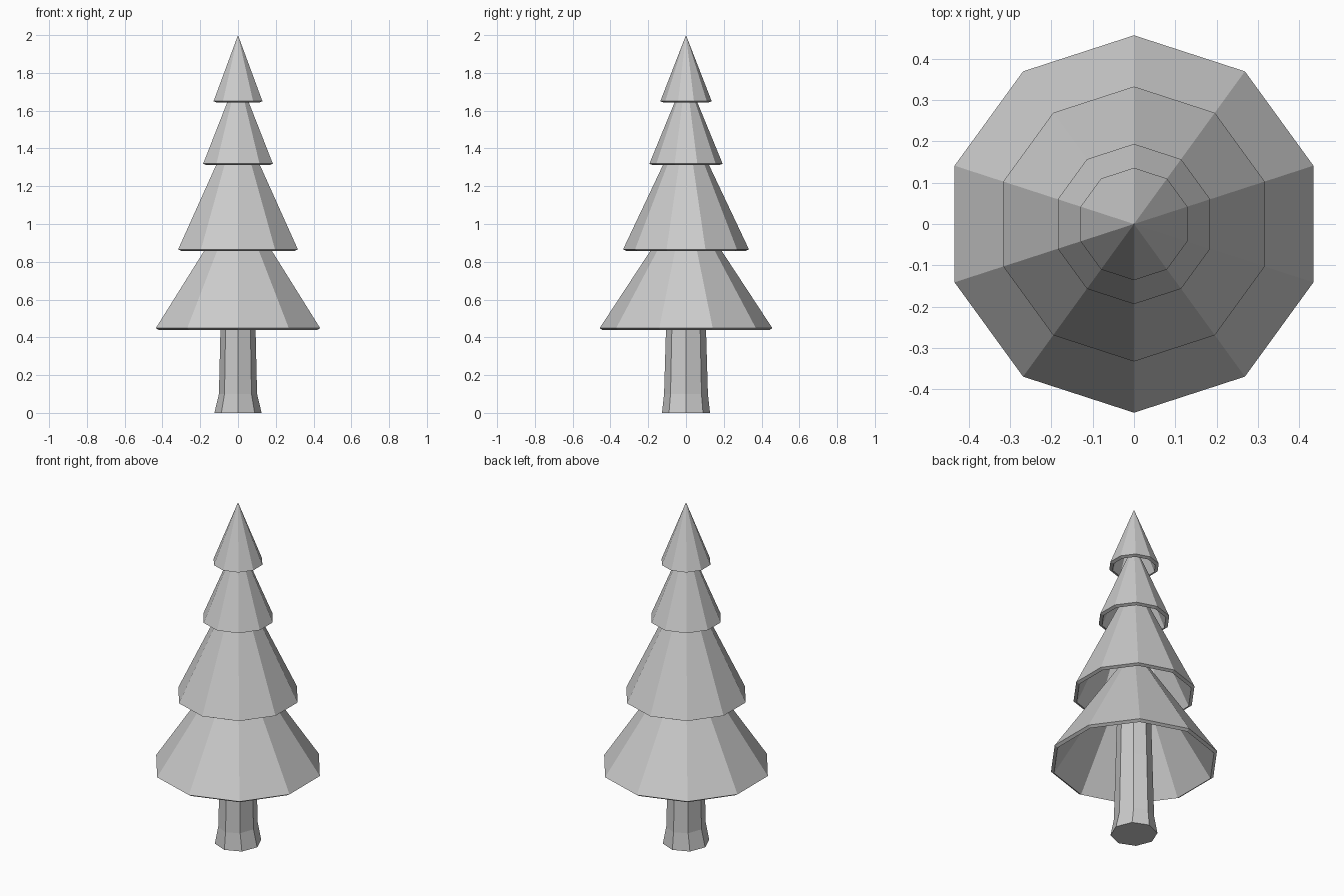
import bpy, bmesh
from math import sin, cos, tau, sqrt

if "Cube" in bpy.data.objects:
    bpy.data.objects.remove(bpy.data.objects["Cube"])


def lathe(name, profile, sides, closed_caps=False):
    """Revolve (rx, ry, z) points into flat facets with a corner on the y axis."""
    bm = bmesh.new()
    rings = []
    for rx, ry, z in profile:
        if rx == 0:
            rings.append([bm.verts.new((0, 0, z))])
        else:
            rings.append([bm.verts.new((rx * sin(tau * i / sides),
                                        ry * cos(tau * i / sides), z))
                          for i in range(sides)])
    for a, b in zip(rings, rings[1:]):
        for i in range(sides):
            j = (i + 1) % sides
            if len(a) == 1:
                bm.faces.new((a[0], b[i], b[j]))
            elif len(b) == 1:
                bm.faces.new((a[i], a[j], b[0]))
            else:
                bm.faces.new((a[i], a[j], b[j], b[i]))
    if closed_caps:
        bm.faces.new(rings[0])
        bm.faces.new(rings[-1])
    bmesh.ops.recalc_face_normals(bm, faces=bm.faces)
    mesh = bpy.data.meshes.new(name)
    bm.to_mesh(mesh)
    bm.free()
    obj = bpy.data.objects.new(name, mesh)
    bpy.context.collection.objects.link(obj)
    return obj


def foliage_tier(name, radius, rim_z, apex_z, thick=0.02):
    """Hollow cone whose rim is cut square to its slope."""
    h = apex_z - rim_z
    slant = sqrt(h * h + radius * radius)
    r_in = radius - thick * h / slant
    z_in = rim_z - thick * radius / slant
    apex_in = z_in + r_in * h / radius
    return lathe(name, [(0, 0, apex_z), (radius, radius, rim_z),
                        (r_in, r_in, z_in), (0, 0, apex_in)], 10)


# Foliage: four stacked hollow cones
foliage_tier("foliage_bottom", 0.457, 0.449, 1.145)
foliage_tier("foliage_lower_middle", 0.333, 0.866, 1.57)
foliage_tier("foliage_upper_middle", 0.194, 1.319, 1.79)
foliage_tier("foliage_top", 0.136, 1.650, 2.0)

# Trunk: eight sides, flared foot, slight taper
lathe("trunk", [(0.125, 0.127, 0), (0.101, 0.116, 0.1),
                (0.093, 0.106, 0.44), (0.082, 0.09, 0.92)], 8, True)
